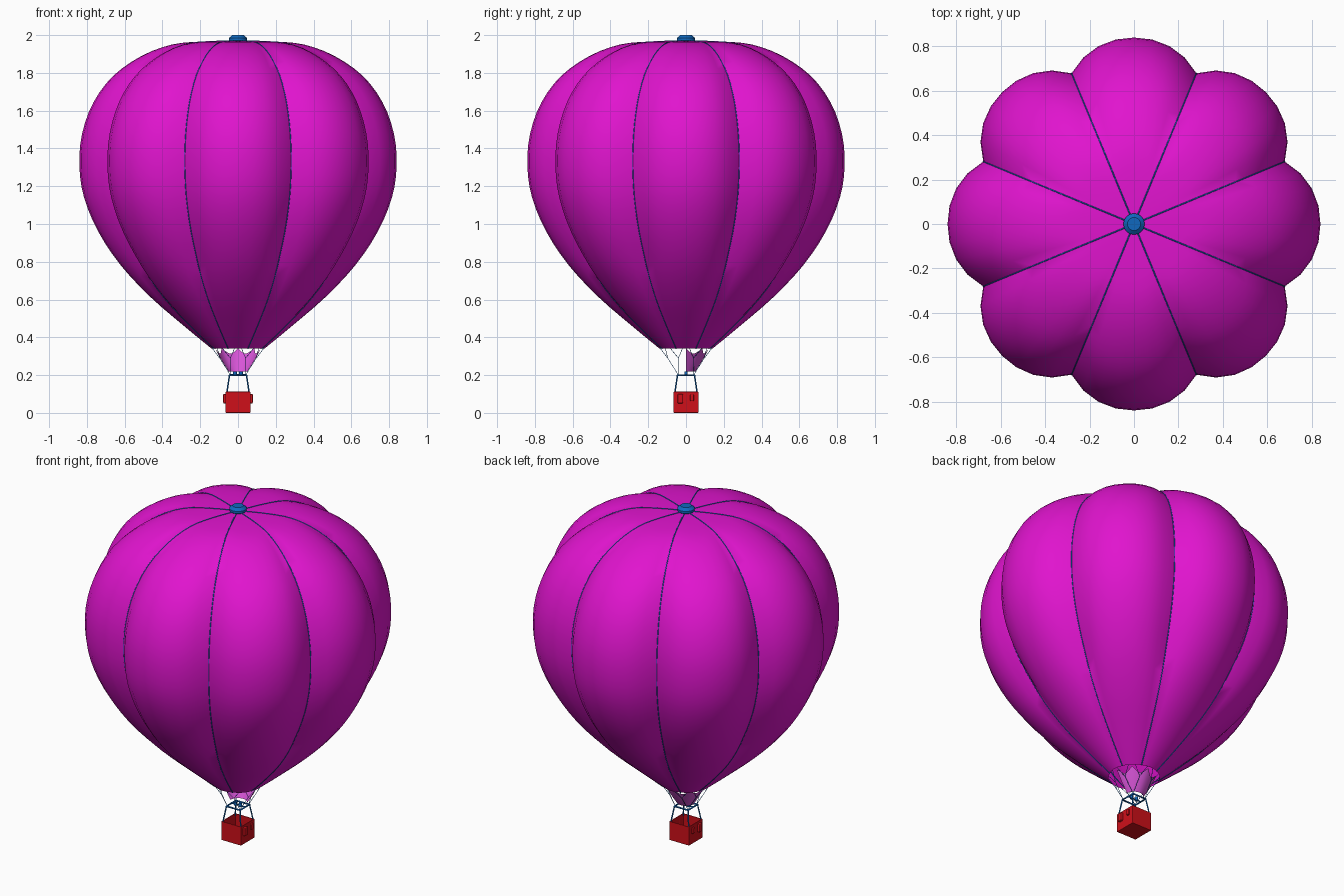
import bpy, bmesh
from math import sin, cos, pi, radians
from mathutils import Vector

if "Cube" in bpy.data.objects:
    bpy.data.objects.remove(bpy.data.objects["Cube"])


def material(name, rgb):
    m = bpy.data.materials.new(name)
    m.diffuse_color = (*rgb, 1)
    m.use_nodes = True
    m.node_tree.nodes["Principled BSDF"].inputs["Base Color"].default_value = m.diffuse_color
    return m


MAGENTA = material("magenta_fabric", (0.75, 0.007, 0.62))
PINK = material("pink_fabric", (0.68, 0.09, 0.68))
BLUE = material("blue", (0.005, 0.14, 0.52))
RED = material("red", (0.62, 0.005, 0.01))


def mesh_object(name, bm, mat, smooth=None):
    me = bpy.data.meshes.new(name)
    bm.to_mesh(me)
    bm.free()
    ob = bpy.data.objects.new(name, me)
    bpy.context.collection.objects.link(ob)
    me.materials.append(mat)
    if smooth:
        bpy.ops.object.select_all(action='DESELECT')
        ob.select_set(True)
        bpy.context.view_layer.objects.active = ob
        bpy.ops.object.shade_smooth_by_angle(angle=radians(smooth))
    return ob


def tubes(name, paths, radius, mat, closed=False):
    cu = bpy.data.curves.new(name, 'CURVE')
    cu.dimensions = '3D'
    cu.bevel_depth = radius
    cu.bevel_resolution = 1
    cu.use_fill_caps = True
    for path in paths:
        sp = cu.splines.new('POLY')
        sp.points.add(len(path) - 1)
        for p, co in zip(sp.points, path):
            p.co = (*co, 1)
        sp.use_cyclic_u = closed
    cu.materials.append(mat)
    ob = bpy.data.objects.new(name, cu)
    bpy.context.collection.objects.link(ob)
    return ob


def polar(r, a, z):
    return Vector((r * cos(a), r * sin(a), z))


def box(name, size, loc, mat, bevel=0.0, open_top=False):
    bm = bmesh.new()
    bmesh.ops.create_cube(bm, size=1)
    for v in bm.verts:
        v.co = Vector([c * s + l for c, s, l in zip(v.co, size, loc)])
    ob_faces = [f for f in bm.faces if f.normal.z > 0.9]
    if open_top:
        bmesh.ops.delete(bm, geom=ob_faces, context='FACES_ONLY')
    ob = mesh_object(name, bm, mat)
    if open_top:
        s = ob.modifiers.new("wall", 'SOLIDIFY')
        s.thickness = 0.01
        s.offset = -1
    if bevel:
        b = ob.modifiers.new("bevel", 'BEVEL')
        b.width = bevel
        b.segments = 2
    return ob


# Envelope profile through lobe centres (radius, height), smoothed
PROFILE = [(0.14, 0.34), (0.28, 0.455), (0.46, 0.61), (0.62, 0.78), (0.74, 0.96),
           (0.815, 1.14), (0.84, 1.31), (0.825, 1.48), (0.765, 1.645), (0.66, 1.785),
           (0.51, 1.89), (0.35, 1.95), (0.19, 1.966), (0.02, 1.968)]


def catmull(pts, n):
    p = [Vector(q) for q in pts]
    p = [2 * p[0] - p[1]] + p + [2 * p[-1] - p[-2]]
    out = []
    for i in range(1, len(p) - 2):
        a, b, c, d = p[i - 1:i + 3]
        for k in range(n):
            t = k / n
            out.append(0.5 * (2 * b + (c - a) * t + (2 * a - 5 * b + 4 * c - d) * t * t
                              + (3 * b - a - 3 * c + d) * t ** 3))
    return out + [p[-2]]


SMOOTH = catmull(PROFILE, 3)


def depth(z):
    # Seam groove depth fades towards the mouth
    return 0.125 * min(1.0, 0.2 + (z - 0.34) / 0.6)


# Envelope with eight bulging gores
SEG = 8
bm = bmesh.new()
rings = []
for r, z in SMOOTH:
    ring = []
    for i in range(8 * SEG):
        t = abs((i + SEG / 2) % SEG - SEG / 2) / (SEG / 2)
        ring.append(bm.verts.new(polar(r * (1 - depth(z) * t ** 2.2), 2 * pi * i / (8 * SEG), z)))
    rings.append(ring)
for lo, hi in zip(rings, rings[1:]):
    for i in range(len(lo)):
        j = (i + 1) % len(lo)
        bm.faces.new((lo[i], lo[j], hi[j], hi[i]))
bm.faces.new(rings[-1])
mesh_object("envelope", bm, MAGENTA, 40)

# Seam ropes along the gore joins
SEAMS = [radians(22.5 + 45 * k) for k in range(8)]
tubes("seam_ropes", [[polar(r * (1 - depth(z)), a, z) for r, z in SMOOTH] for a in SEAMS],
      0.003, BLUE)

# Crown cap
bm = bmesh.new()
cap = []
for r, z in [(0.038, 1.962), (0.048, 1.972), (0.048, 1.985), (0.03, 2.0)]:
    cap.append([bm.verts.new(polar(r, 2 * pi * i / 16, z)) for i in range(16)])
for lo, hi in zip(cap, cap[1:]):
    for i in range(16):
        bm.faces.new((lo[i], lo[(i + 1) % 16], hi[(i + 1) % 16], hi[i]))
bm.faces.new(cap[-1])
bm.faces.new(cap[0][::-1])
mesh_object("crown_cap", bm, BLUE, 30)

# Scoop: half skirt at the back with a scalloped upper edge
bm = bmesh.new()
N = 32
cols = []
for i in range(N + 1):
    a = pi * i / N
    dip = 0.028 * abs(sin(4 * a))
    cols.append([bm.verts.new(polar(r, a, z)) for r, z in
                 ((0.05, 0.22), (0.085, 0.275), (0.122 - dip * 0.7, 0.342 - dip))])
for c, d in zip(cols, cols[1:]):
    for k in range(2):
        bm.faces.new((c[k], d[k], d[k + 1], c[k + 1]))
mesh_object("scoop", bm, PINK, 40)

# Forked rigging lines from the mouth to the load frame
lines = []
for a in SEAMS:
    node = polar(0.105, a, 0.29)
    corner = Vector((0.042 if cos(a) > 0 else -0.042, 0.042 if sin(a) > 0 else -0.042, 0.203))
    lines.append([corner, node])
    lines += [[node, polar(0.138, a + s * pi / 12, 0.343)] for s in (-1, 1)]
tubes("rigging_lines", lines, 0.0014, BLUE)

# Load frame, burner and posts
CORNERS = [(1, 1), (-1, 1), (-1, -1), (1, -1)]
tubes("load_frame", [[(0.045 * x, 0.045 * y, 0.2) for x, y in CORNERS]], 0.005, BLUE, True)
tubes("burner_bar", [[(-0.045, 0, 0.203), (0.045, 0, 0.203)]], 0.004, BLUE)
tubes("burners", [[(s * 0.016, 0, 0.198), (s * 0.016, 0, 0.22)] for s in (-1, 1)], 0.01, BLUE)
tubes("posts", [[(0.045 * x, 0.045 * y, 0.2), (0.06 * x, 0.06 * y, 0.1)] for x, y in CORNERS],
      0.004, BLUE)

# Basket and side pouches
box("basket", (0.132, 0.132, 0.112), (0, 0, 0.056), RED, 0.003, True)
for side, s in (("left", -1), ("right", 1)):
    box(side + "_large_pouch", (0.02, 0.03, 0.05), (s * 0.069, -0.03, 0.075), RED, 0.006)
    box(side + "_small_pouch", (0.016, 0.02, 0.035), (s * 0.068, 0.032, 0.08), RED, 0.005)
